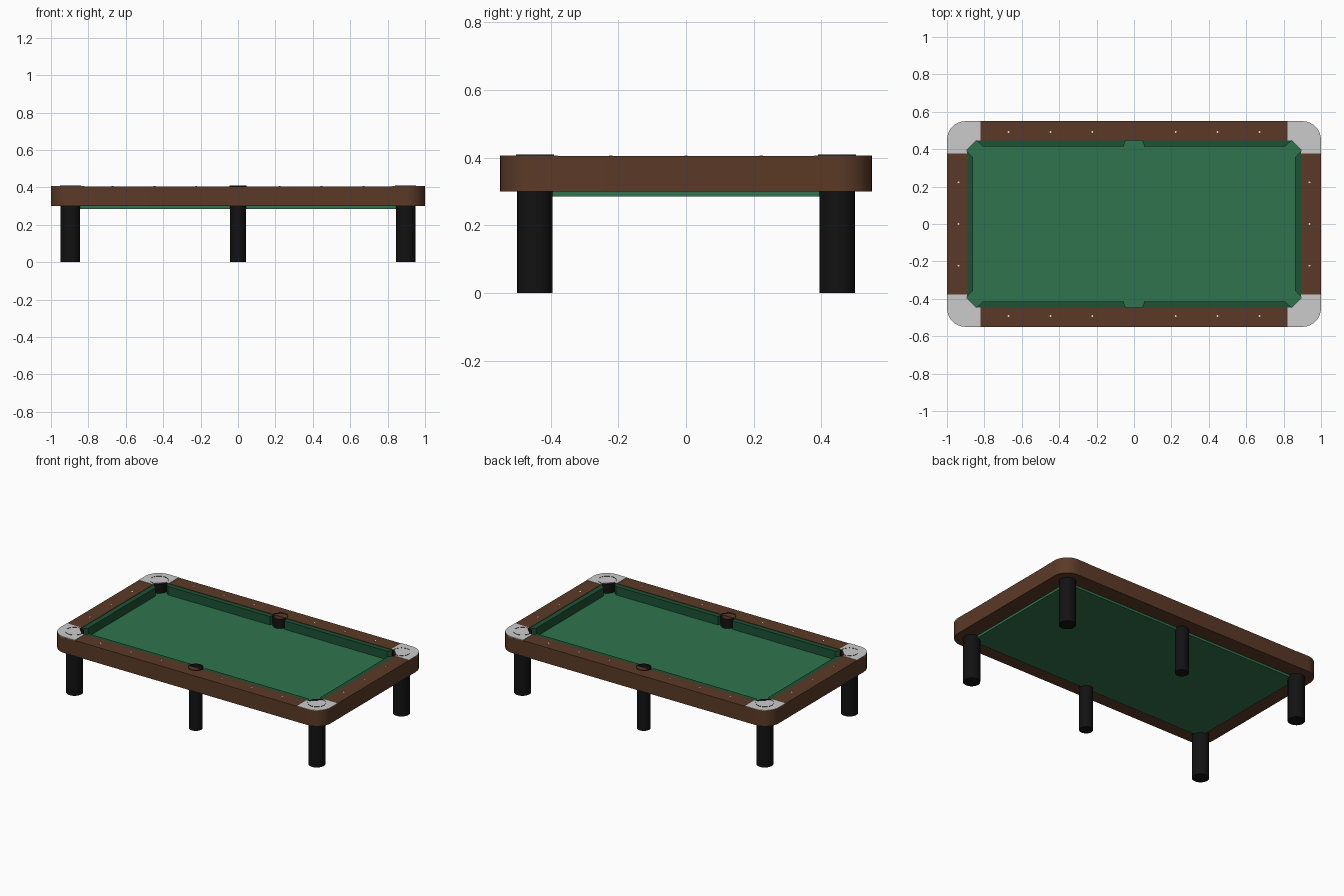
import bpy, bmesh, math

if "Cube" in bpy.data.objects:
    bpy.data.objects.remove(bpy.data.objects["Cube"])

def material(name, rgb):
    m = bpy.data.materials.new(name)
    m.diffuse_color = (*rgb, 1)
    m.use_nodes = True
    m.node_tree.nodes["Principled BSDF"].inputs["Base Color"].default_value = m.diffuse_color
    return m

WOOD = material("wood", (0.105, 0.042, 0.020))
FELT = material("felt", (0.028, 0.175, 0.075))
CUSHION = material("cushion_felt", (0.012, 0.085, 0.035))
BLACK = material("black", (0.006, 0.006, 0.006))
CREAM = material("cream", (0.8, 0.75, 0.6))

IX, IY = 0.893, 0.446      # inner opening half sizes
BED, TOP = 0.345, 0.405    # playing surface and rail heights
SIGNS = [(sx, sy) for sx in (-1, 1) for sy in (-1, 1)]

def finish(ob, name, mat, smooth=True):
    ob.name = name
    if mat:
        ob.data.materials.append(mat)
    if smooth:
        bpy.ops.object.select_all(action='DESELECT')
        ob.select_set(True)
        bpy.context.view_layer.objects.active = ob
        bpy.ops.object.shade_smooth_by_angle(angle=math.radians(35))
    return ob

def slab(name, loops, z0, z1, mat):
    """Fill 2D loops (inner loops become holes) and extrude them from z0 to z1."""
    bm = bmesh.new()
    edges = []
    for loop in loops:
        vs = [bm.verts.new((x, y, z0)) for x, y in loop]
        edges += [bm.edges.new((vs[i - 1], vs[i])) for i in range(len(vs))]
    bmesh.ops.triangle_fill(bm, edges=edges, use_beauty=True)
    ext = bmesh.ops.extrude_face_region(bm, geom=bm.faces[:], use_keep_orig=True)
    for v in ext["geom"]:
        if isinstance(v, bmesh.types.BMVert):
            v.co.z = z1
    bmesh.ops.recalc_face_normals(bm, faces=bm.faces[:])
    me = bpy.data.meshes.new(name)
    bm.to_mesh(me)
    bm.free()
    ob = bpy.data.objects.new(name, me)
    bpy.context.collection.objects.link(ob)
    return finish(ob, name, mat)

def cylinder(name, x, y, z0, z1, r, mat, sides=32, cap='NGON'):
    bpy.ops.mesh.primitive_cylinder_add(vertices=sides, radius=r, depth=z1 - z0,
                                        end_fill_type=cap, location=(x, y, (z0 + z1) / 2))
    return finish(bpy.context.object, name, mat)

def corner_arc(r=0.1, n=8):
    """Rounded outer corner in the +x +y quadrant."""
    return [(1 - r + r * math.cos(a), 0.55 - r + r * math.sin(a))
            for a in (math.pi / 2 * i / n for i in range(n + 1))]

def four_way(quadrant):
    """Repeat a quadrant's points around both axes as one closed loop."""
    q = quadrant
    return (q + [(-x, y) for x, y in reversed(q)] + [(-x, -y) for x, y in q]
            + [(x, -y) for x, y in reversed(q)])

# Wooden rail frame with rounded outside corners and chamfered opening
C = 0.05
slab("rail_frame", [four_way(corner_arc()), four_way([(IX, IY - C), (IX - C, IY)])], 0.30, TOP, WOOD)

# Felt covered bed
slab("bed", [four_way([(IX, IY)])], 0.285, BED, FELT)

# Grey corner plates
plate = [(1, 0.378)] + corner_arc() + [(0.822, 0.55), (0.822, IY), (IX - C, IY), (IX, IY - C), (IX, 0.378)]
for sx, sy in SIGNS:
    slab("corner_plate", [[(x * sx, y * sy) for x, y in plate]], TOP - 0.003, TOP + 0.002, None)

# Cushions with angled ends
long_cushion = [(0.045, IY), (0.055, 0.415), (0.81, 0.415), (0.842, IY)]
for sx, sy in SIGNS:
    slab("long_cushion", [[(x * sx, y * sy) for x, y in long_cushion]], BED - 0.005, 0.402, CUSHION)
for sx in (-1, 1):
    end = [(IX, 0.388), (0.86, 0.356), (0.86, -0.356), (IX, -0.388)]
    slab("end_cushion", [[(x * sx, y) for x, y in end]], BED - 0.005, 0.402, CUSHION)

# Pocket liners and legs share the same centres
spots = [(0.896 * sx, 0.447 * sy, 0.056, 0.052) for sx, sy in SIGNS]
spots += [(0, 0.446 * sy, 0.046, 0.042) for sy in (-1, 1)]
for x, y, pocket_r, leg_r in spots:
    cylinder("pocket_liner", x, y, BED - 0.02, 0.409, pocket_r, BLACK, cap='NOTHING')
    cylinder("leg", x, y, 0, 0.302, leg_r, BLACK)

# Sight markers set in the rails
marks = [(x * s, 0.492 * sy) for x in (0.223, 0.447, 0.671) for s in (-1, 1) for sy in (-1, 1)]
marks += [(0.938 * sx, y) for sx in (-1, 1) for y in (-0.223, 0, 0.223)]
for x, y in marks:
    cylinder("sight_marker", x, y, TOP - 0.002, TOP + 0.001, 0.005, CREAM, sides=12)
